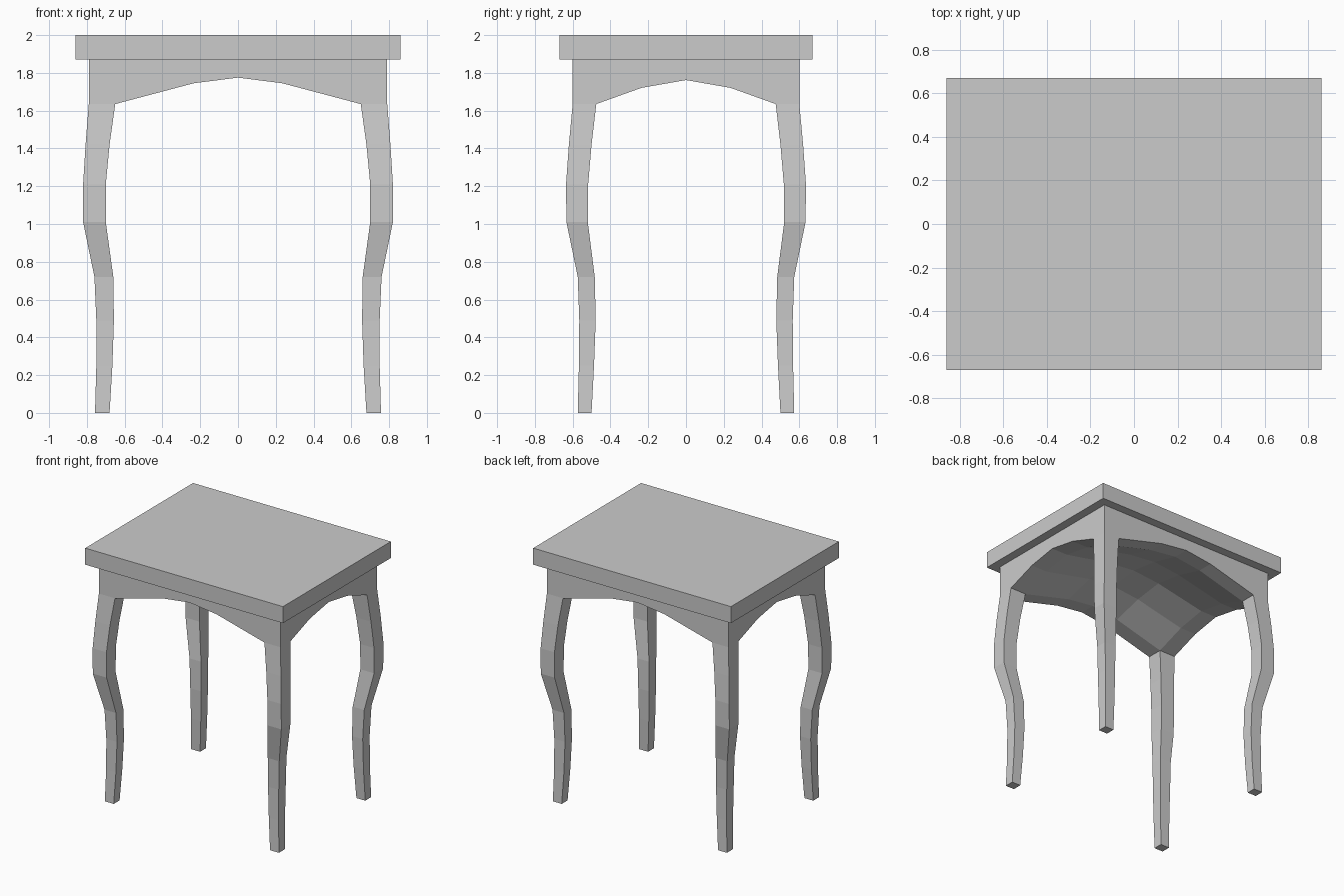
import bpy
import bmesh

cube = bpy.data.objects.get("Cube")
if cube:
    bpy.data.objects.remove(cube)

grey = bpy.data.materials.new("plain_grey")
grey.use_nodes = True
COLOUR = (0.6, 0.6, 0.6, 1)
grey.diffuse_color = COLOUR
grey.node_tree.nodes["Principled BSDF"].inputs["Base Color"].default_value = COLOUR


def add_object(name, bm):
    mesh = bpy.data.meshes.new(name)
    bm.to_mesh(mesh)
    bm.free()
    mesh.materials.append(grey)
    obj = bpy.data.objects.new(name, mesh)
    bpy.context.collection.objects.link(obj)
    return obj


def mirror_quarter(obj):
    mod = obj.modifiers.new("mirror", 'MIRROR')
    mod.use_axis = (True, True, False)
    mod.merge_threshold = 0.0005


# Seat slab
SLAB_BOTTOM, SLAB_TOP = 1.87, 2.0
bm = bmesh.new()
bmesh.ops.create_cube(bm, size=1)
bmesh.ops.scale(bm, vec=(1.72, 1.34, SLAB_TOP - SLAB_BOTTOM), verts=bm.verts)
bmesh.ops.translate(bm, vec=(0, 0, (SLAB_TOP + SLAB_BOTTOM) / 2), verts=bm.verts)
add_object("seat_slab", bm)

# Vaulted apron: one quarter, position and arch rise along each axis
SPRING = 1.635
x_arch = [(0, 0.14), (0.235, 0.11), (0.65, 0), (0.79, 0)]
y_arch = [(0, 0.127), (0.235, 0.086), (0.475, 0), (0.6, 0)]
bm = bmesh.new()
vault = [[bm.verts.new((x, y, SPRING + a + b - 2 * a * b)) for y, b in y_arch]
         for x, a in x_arch]
for i in range(3):
    for j in range(3):
        if (i, j) != (2, 2):  # the corner cell opens into the leg
            bm.faces.new((vault[i][j], vault[i][j + 1],
                          vault[i + 1][j + 1], vault[i + 1][j]))

# Outer apron walls up to the slab
for edge, flip in ((vault[3], False), ([row[3] for row in vault], True)):
    upper = [bm.verts.new((v.co.x, v.co.y, SLAB_BOTTOM)) for v in edge]
    for k in range(3):
        quad = [edge[k], edge[k + 1], upper[k + 1], upper[k]]
        bm.faces.new(quad[::-1] if flip else quad)

# Curved leg: height, inner x, outer x, inner y, outer y
leg_rings = [
    (1.42, 0.68, 0.807, 0.50, 0.62),
    (1.21, 0.70, 0.82, 0.518, 0.635),
    (1.01, 0.70, 0.82, 0.52, 0.633),
    (0.72, 0.66, 0.76, 0.483, 0.573),
    (0.49, 0.657, 0.75, 0.478, 0.565),
    (0.25, 0.665, 0.75, 0.487, 0.567),
    (0.0, 0.68, 0.757, 0.50, 0.573),
]
above = [vault[2][2], vault[3][2], vault[3][3], vault[2][3]]
for z, x0, x1, y0, y1 in leg_rings:
    ring = [bm.verts.new((x, y, z))
            for x, y in ((x0, y0), (x1, y0), (x1, y1), (x0, y1))]
    for k in range(4):
        n = (k + 1) % 4
        bm.faces.new((ring[k], ring[n], above[n], above[k]))
    above = ring
bm.faces.new(above[::-1])
bmesh.ops.remove_doubles(bm, verts=bm.verts, dist=0.0005)
mirror_quarter(add_object("apron_and_legs", bm))
